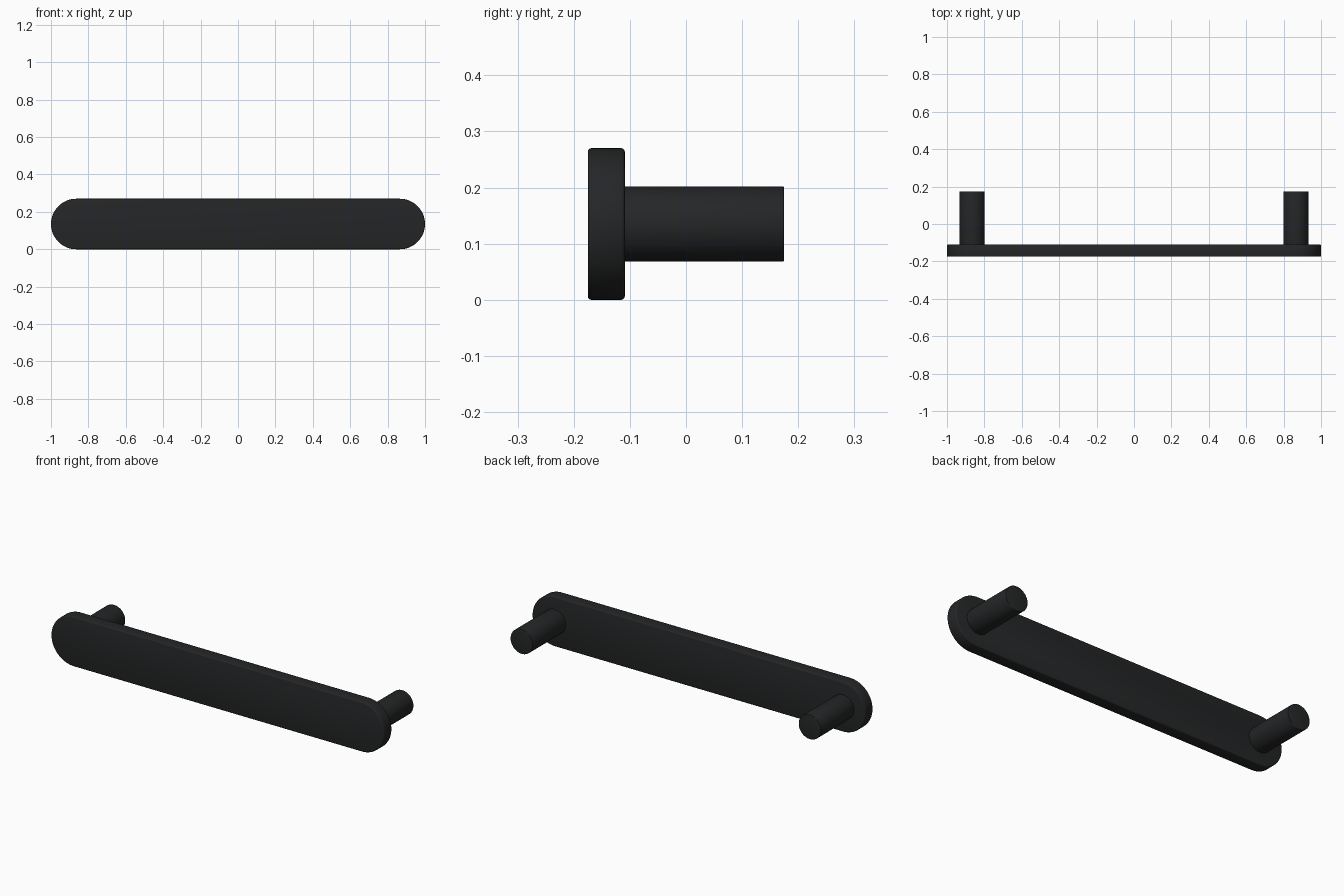
import bpy, bmesh, math

if "Cube" in bpy.data.objects:
    bpy.data.objects.remove(bpy.data.objects["Cube"])

R = 0.135                    # plate end radius
Y_FRONT, Y_BACK = -0.175, -0.109
POST_X, POST_R, POST_END = 0.865, 0.067, 0.175

black = bpy.data.materials.new("matte_black")
black.diffuse_color = (0.018, 0.019, 0.02, 1)
black.use_nodes = True
black.node_tree.nodes["Principled BSDF"].inputs["Base Color"].default_value = black.diffuse_color


def arc(cx, radius, start, end, steps):
    return [(cx + radius * math.cos(start + (end - start) * i / steps),
             R + radius * math.sin(start + (end - start) * i / steps))
            for i in range(steps + 1)]


def extrude_outline(name, outline, y0, y1, bevel):
    bm = bmesh.new()
    face = bm.faces.new([bm.verts.new((x, y0, z)) for x, z in outline])
    ext = bmesh.ops.extrude_face_region(bm, geom=[face], use_keep_orig=True)
    for v in ext["geom"]:
        if isinstance(v, bmesh.types.BMVert):
            v.co.y = y1
    bmesh.ops.recalc_face_normals(bm, faces=bm.faces)
    # soften the rims at both ends
    rims = [e for e in bm.edges if abs(e.verts[0].co.y - e.verts[1].co.y) < 1e-6]
    bmesh.ops.bevel(bm, geom=rims, offset=bevel, segments=3, profile=0.5,
                    affect='EDGES')
    mesh = bpy.data.meshes.new(name)
    bm.to_mesh(mesh)
    bm.free()
    obj = bpy.data.objects.new(name, mesh)
    bpy.context.collection.objects.link(obj)
    mesh.materials.append(black)
    bpy.ops.object.select_all(action='DESELECT')
    obj.select_set(True)
    bpy.context.view_layer.objects.active = obj
    bpy.ops.object.shade_smooth_by_angle(angle=math.radians(35))
    return obj


# Flat grip bar with fully rounded ends
h = math.pi / 2
stadium = arc(1 - R, R, -h, h, 32) + arc(R - 1, R, h, 3 * h, 32)
extrude_outline("grip_bar", stadium, Y_FRONT, Y_BACK, 0.006)

# Round mounting posts, slightly sunk into the bar
for side, sx in (("left", -1), ("right", 1)):
    circle = arc(sx * POST_X, POST_R, 0, 2 * math.pi, 48)[:-1]
    extrude_outline(side + "_post", circle, Y_BACK - 0.01, POST_END, 0.003)
